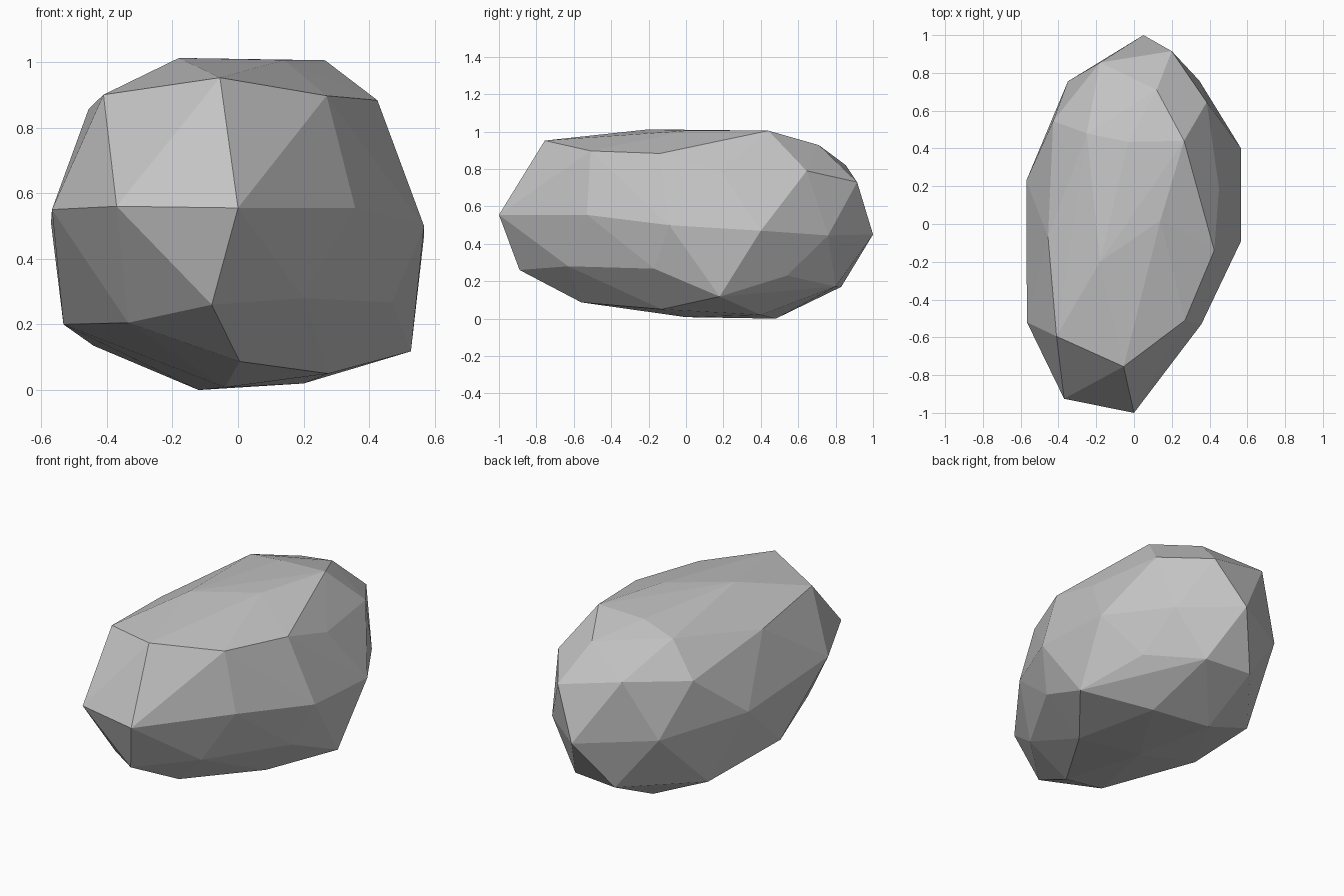
import bpy
import bmesh

# Corner points of the boulder, grouped in rough rings from base to crown
base = [(-.12, .48, 0), (-.04, 0, .008), (.2, .4, .02), (.275, -.13, .05), (.005, -.56, .087)]
lower = [(-.08, -.89, .26), (.2, -.63, .28), (.47, -.17, .267), (.527, .18, .118),
         (.39, .54, .23), (.165, .8, .172), (-.115, .83, .17), (-.44, .42, .135),
         (-.532, -.125, .2), (-.335, -.67, .205)]
middle = [(0, -1, .555), (.357, -.53, .555), (.567, -.09, .5), (.567, .4, .47),
          (.345, .76, .445), (.05, 1, .45), (-.35, .755, .48), (-.57, .23, .51),
          (-.567, -.52, .55), (-.37, -.925, .56)]
upper = [(-.055, -.755, .952), (.27, -.51, .897), (.425, -.14, .883), (.45, .19, .79),
         (.385, .645, .79), (.2, .915, .73), (-.18, .855, .82), (-.428, .545, .775),
         (-.455, -.07, .857), (-.41, -.595, .9)]
crown = [(-.18, -.2, 1.012), (.14, .02, 1.006), (.265, .44, 1.005), (.12, .71, .928),
         (-.03, .435, .995), (-.25, .48, .955)]

# Faceted skin wrapped around the rings
bm = bmesh.new()
for ring in (base, lower, middle, upper, crown):
    for point in ring:
        bm.verts.new(point)
hull = bmesh.ops.convex_hull(bm, input=bm.verts[:])
loose = {g for g in hull["geom_interior"] + hull["geom_unused"]
         if isinstance(g, bmesh.types.BMVert)}
bmesh.ops.delete(bm, geom=list(loose), context='VERTS')
bmesh.ops.recalc_face_normals(bm, faces=bm.faces[:])

mesh = bpy.data.meshes.new("boulder")
bm.to_mesh(mesh)
bm.free()

# Single stone colour, flat facets
stone = bpy.data.materials.new("stone_grey")
stone.diffuse_color = (0.55, 0.55, 0.55, 1)
mesh.materials.append(stone)
boulder = bpy.data.objects.new("boulder", mesh)
bpy.context.collection.objects.link(boulder)
